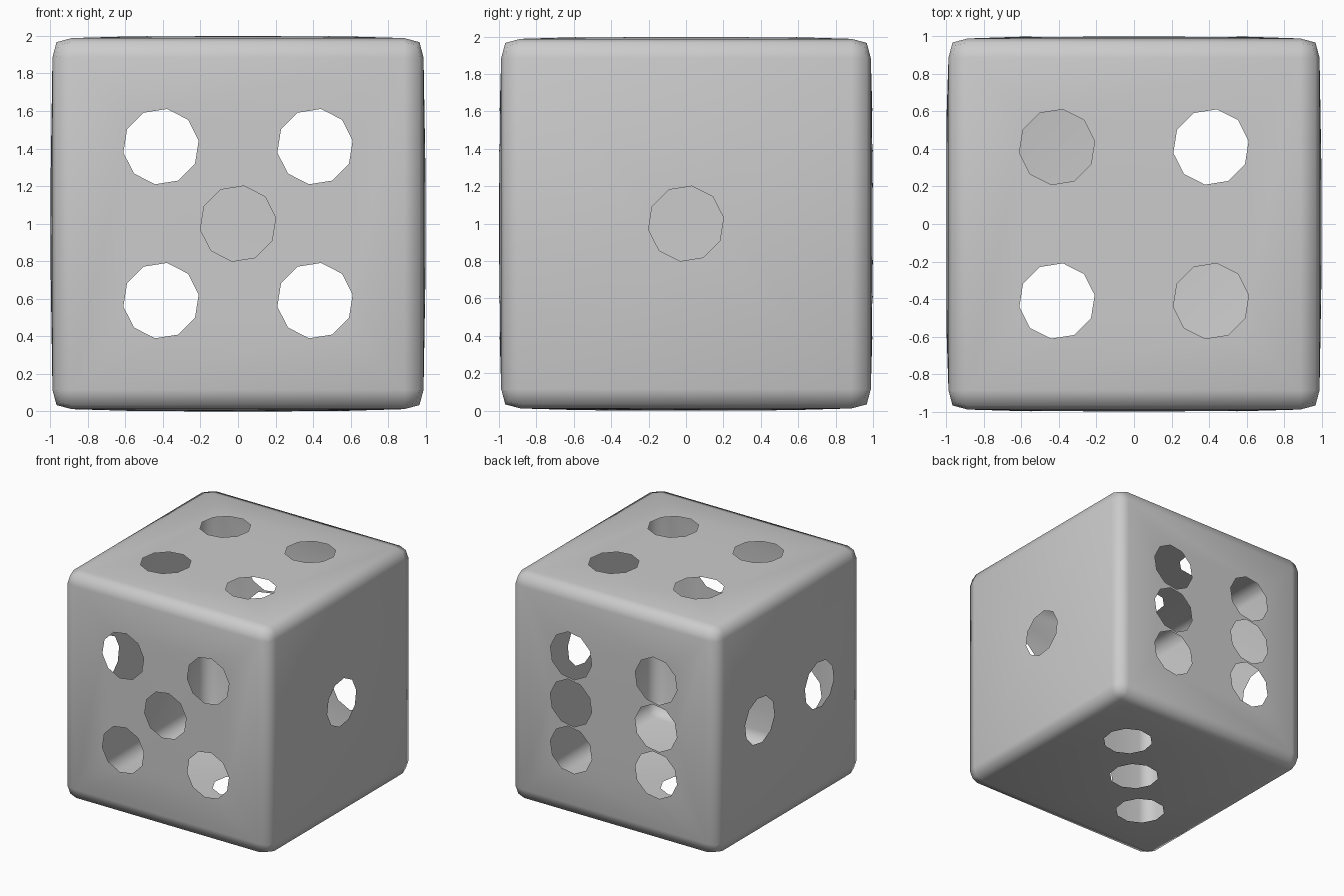
import bpy, bmesh, math
from mathutils import Vector

if "Cube" in bpy.data.objects:
    bpy.data.objects.remove(bpy.data.objects["Cube"])

HALF, BEVEL, PIP_R, P, SIDES = 1.0, 0.115, 0.203, 0.41, 10
FLAT = HALF - BEVEL

# Pip layouts, as (axis, sign): list of in-plane positions
corners = [(u, v) for u in (-P, P) for v in (-P, P)]
layouts = {
    (0, 1): [(0, 0)],                                     # right: one
    (0, -1): [(-P, 0), (P, 0)],                           # left: two
    (2, -1): [(-P, -P), (0, 0), (P, P)],                  # bottom: three
    (2, 1): corners,                                      # top: four
    (1, -1): corners + [(0, 0)],                          # front: five
    (1, 1): [(u, v) for u in (-P, 0, P) for v in (-P, P)],  # back: six
}

# Rounded cube
bm = bmesh.new()
bmesh.ops.create_cube(bm, size=2 * HALF)
bmesh.ops.bevel(bm, geom=bm.edges[:], offset=BEVEL, segments=2, profile=0.5, affect='EDGES')


def punch_face(axis, sign, pips):
    """Replace one flat side by a thin wall with round openings."""
    normal = Vector([sign if i == axis else 0 for i in range(3)])
    side = max(bm.faces, key=lambda f: f.calc_center_median().dot(normal) + f.calc_area())
    edges = list(side.edges)
    bmesh.ops.delete(bm, geom=[side], context='FACES_ONLY')
    for u, v in pips:
        ring = []
        for k in range(SIDES):
            a = 2 * math.pi * (k + 0.25) / SIDES
            co = Vector((0, 0, 0))
            co[axis] = sign * HALF
            co[(axis + 1) % 3] = u + PIP_R * math.cos(a)
            co[(axis + 2) % 3] = v + PIP_R * math.sin(a)
            ring.append(bm.verts.new(co))
        edges += [bm.edges.new((ring[k - 1], ring[k])) for k in range(SIDES)]
    bmesh.ops.triangle_fill(bm, edges=edges, use_beauty=True, normal=normal)


for (axis, sign), pips in layouts.items():
    punch_face(axis, sign, pips)

# Slight bulge of every side
for v in bm.verts:
    for i in range(3):
        if abs(v.co[i]) > HALF - 1e-4:
            a, b = v.co[(i + 1) % 3], v.co[(i + 2) % 3]
            v.co[i] *= 1 - 0.012 * (a * a + b * b) / (2 * FLAT * FLAT)
            break

bmesh.ops.recalc_face_normals(bm, faces=bm.faces[:])
for f in bm.faces:
    f.smooth = True
bmesh.ops.translate(bm, verts=bm.verts[:], vec=(0, 0, HALF))

mesh = bpy.data.meshes.new("die_shell")
bm.to_mesh(mesh)
bm.free()
die = bpy.data.objects.new("die_shell", mesh)
bpy.context.collection.objects.link(die)
